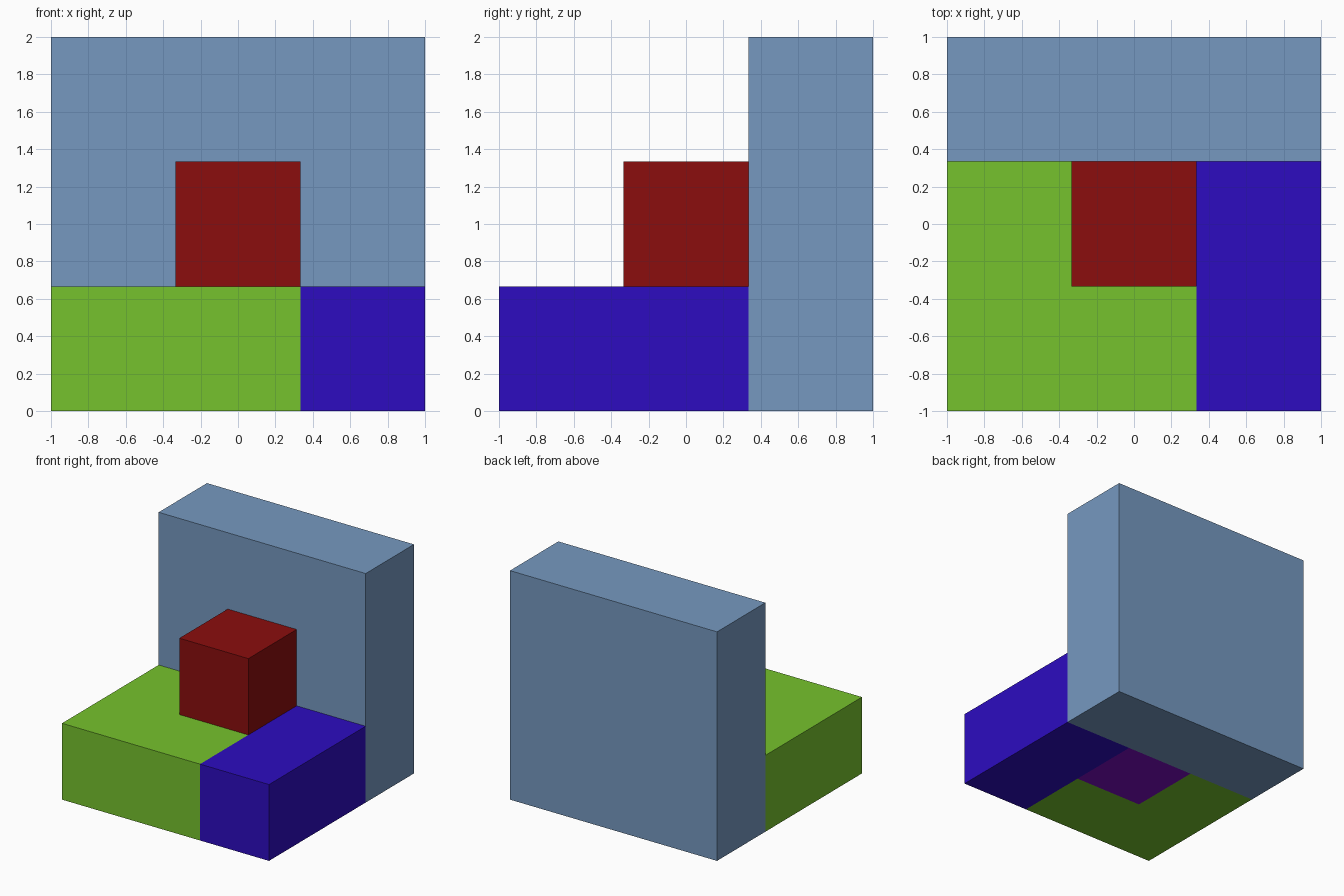
import bpy
import bmesh

cube = bpy.data.objects.get("Cube")
if cube:
    bpy.data.objects.remove(cube, do_unlink=True)

T = 1 / 3  # half the width of one grid cell


def material(name, rgb):
    """Flat material from 0-255 sRGB values, stored as linear."""
    lin = [c / 255 / 12.92 if c <= 10 else ((c / 255 + 0.055) / 1.055) ** 2.4 for c in rgb]
    mat = bpy.data.materials.new(name)
    mat.use_nodes = True
    mat.diffuse_color = (*lin, 1)
    mat.node_tree.nodes["Principled BSDF"].inputs["Base Color"].default_value = (*lin, 1)
    return mat


def prism(name, outline, z0, z1, mat):
    """Extrude a counter-clockwise floor outline from z0 up to z1."""
    bm = bmesh.new()
    base = bm.faces.new([bm.verts.new((x, y, z0)) for x, y in outline])
    top = bmesh.ops.extrude_face_region(bm, geom=[base], use_keep_orig=True)
    verts = [g for g in top["geom"] if isinstance(g, bmesh.types.BMVert)]
    bmesh.ops.translate(bm, verts=verts, vec=(0, 0, z1 - z0))
    bmesh.ops.recalc_face_normals(bm, faces=bm.faces)
    mesh = bpy.data.meshes.new(name)
    bm.to_mesh(mesh)
    bm.free()
    mesh.materials.append(mat)
    obj = bpy.data.objects.new(name, mesh)
    bpy.context.collection.objects.link(obj)
    return obj


def rect(x0, x1, y0, y1):
    return [(x0, y0), (x1, y0), (x1, y1), (x0, y1)]


# Tall slab across the back
prism("back_slab", rect(-1, 1, T, 1), 0, 2, material("slate blue", (118, 153, 192)))

# Bar along the left side
prism("side_bar", rect(T, 1, -1, T), 0, 2 * T, material("deep blue", (45, 12, 192)))

# L-shaped piece wrapping the front and right side
l_outline = [(-1, -1), (T, -1), (T, -T), (-T, -T), (-T, T), (-1, T)]
prism("corner_piece", l_outline, 0, 2 * T, material("lime green", (118, 194, 45)))

# Cube in the middle of the bottom layer, and the cube standing on it
prism("centre_cube", rect(-T, T, -T, T), 0, 2 * T, material("purple", (123, 13, 192)))
prism("upper_cube", rect(-T, T, -T, T), 2 * T, 4 * T, material("dark red", (139, 13, 13)))
